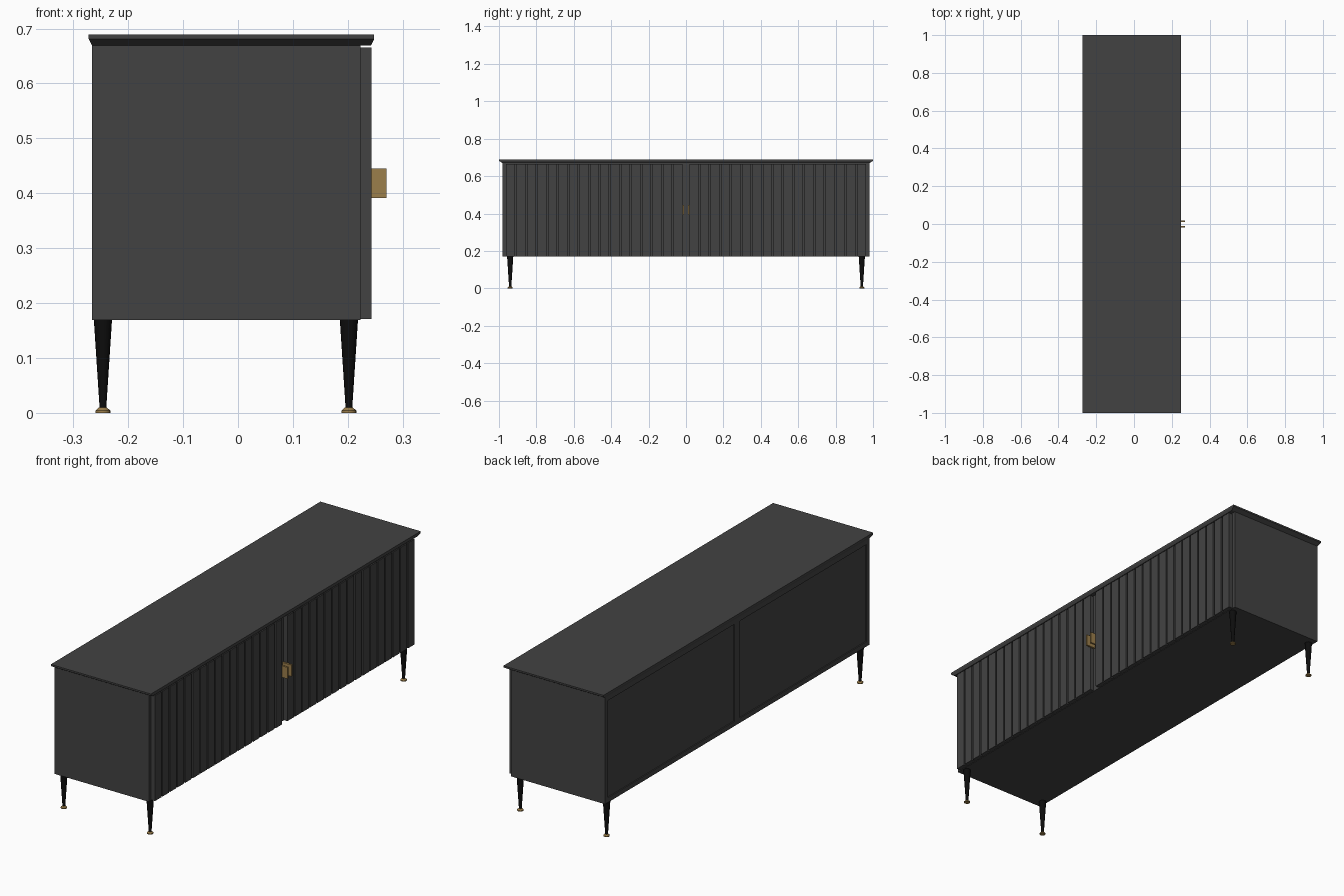
import bpy, bmesh, math

if "Cube" in bpy.data.objects:
    bpy.data.objects.remove(bpy.data.objects["Cube"])


def material(name, rgb):
    m = bpy.data.materials.new(name)
    m.diffuse_color = (*rgb, 1)
    m.use_nodes = True
    m.node_tree.nodes["Principled BSDF"].inputs["Base Color"].default_value = m.diffuse_color
    return m


CHARCOAL = material("charcoal", (0.055, 0.055, 0.055))
BLACK = material("black", (0.004, 0.004, 0.004))
BRASS = material("brass", (0.33, 0.21, 0.07))


def finish(name, bm, mat):
    bmesh.ops.recalc_face_normals(bm, faces=bm.faces)
    me = bpy.data.meshes.new(name)
    bm.to_mesh(me)
    bm.free()
    me.materials.append(mat)
    ob = bpy.data.objects.new(name, me)
    bpy.context.collection.objects.link(ob)
    return ob


def add_box(bm, x, y, z):
    vs = bmesh.ops.create_cube(bm, size=1)["verts"]
    for v in vs:
        for i, (lo, hi) in enumerate((x, y, z)):
            v.co[i] = lo if v.co[i] < 0 else hi


def boxes(name, parts, mat):
    bm = bmesh.new()
    for p in parts:
        add_box(bm, *p)
    return finish(name, bm, mat)


def loft(name, rings, mat):
    """Skin a stack of closed rings and cap both ends."""
    bm = bmesh.new()
    loops = [[bm.verts.new(p) for p in r] for r in rings]
    n = len(loops[0])
    for a, b in zip(loops, loops[1:]):
        for i in range(n):
            j = (i + 1) % n
            bm.faces.new((a[i], a[j], b[j], b[i]))
    bm.faces.new(loops[0])
    bm.faces.new(loops[-1])
    return finish(name, bm, mat)


def rect(x0, x1, y, z):
    return [(x0, -y, z), (x1, -y, z), (x1, y, z), (x0, y, z)]


def turned(name, cx, cy, profile, mat, sides=16):
    rings = [[(cx + r * math.cos(2 * math.pi * k / sides),
               cy + r * math.sin(2 * math.pi * k / sides), z)
              for k in range(sides)] for r, z in profile]
    ob = loft(name, rings, mat)
    bpy.ops.object.select_all(action='DESELECT')
    ob.select_set(True)
    bpy.context.view_layer.objects.active = ob
    bpy.ops.object.shade_smooth_by_angle(angle=math.radians(35))


BACK, FRONT, DOOR = -0.266, 0.223, 0.243
BOTTOM, TOP, HALF, T = 0.169, 0.669, 0.98, 0.022

# Lid with a bevelled underside
loft("lid", [rect(BACK, 0.242, HALF, TOP), rect(-0.272, 0.248, 1, 0.681),
             rect(-0.272, 0.248, 1, 0.689)], CHARCOAL)

# Carcass panels and centre divider
depth = (BACK, FRONT)
inner = (-HALF + T, HALF - T)
boxes("left_side_panel", [(depth, (-HALF, -HALF + T), (BOTTOM, TOP))], CHARCOAL)
boxes("right_side_panel", [(depth, (HALF - T, HALF), (BOTTOM, TOP))], CHARCOAL)
boxes("bottom_panel", [(depth, inner, (BOTTOM, BOTTOM + T))], CHARCOAL)
boxes("top_rail_panel", [(depth, inner, (TOP - T, TOP))], CHARCOAL)
boxes("centre_divider", [(depth, (-0.02, 0.02), (BOTTOM + T, TOP - T))], CHARCOAL)

# Recessed back panels, slatted doors and tab handles, one per side
SLATS, Y0, Y1, GROOVE = 17, 0.019, 0.962, 0.008
pitch = (Y1 - Y0 + GROOVE) / SLATS
door_z = (0.171, 0.665)
for side, s in (("left", -1), ("right", 1)):
    def span(a, b):
        return tuple(sorted((s * a, s * b)))

    boxes(side + "_back_panel",
          [((BACK + 0.005, BACK + 0.015), span(0.02, HALF - T), (BOTTOM + T, TOP - T))],
          CHARCOAL)
    boxes(side + "_door", [((FRONT, FRONT + 0.01), span(Y0, Y1), door_z)], CHARCOAL)
    boxes(side + "_door_slats",
          [((FRONT + 0.01, DOOR), span(Y0 + i * pitch, Y0 + (i + 1) * pitch - GROOVE), door_z)
           for i in range(SLATS)], CHARCOAL)
    boxes(side + "_handle", [((FRONT, 0.27), span(0.010, Y0), (0.391, 0.445))], BRASS)

# Tapered legs with flared brass feet
for xn, x in (("back", -0.246), ("front", 0.202)):
    for yn, y in (("left", -0.94), ("right", 0.94)):
        turned(f"{xn}_{yn}_leg", x, y, [(0.006, 0.008), (0.0165, BOTTOM)], BLACK)
        turned(f"{xn}_{yn}_foot", x, y,
               [(0.0135, 0), (0.0135, 0.004), (0.007, 0.010)], BRASS)
